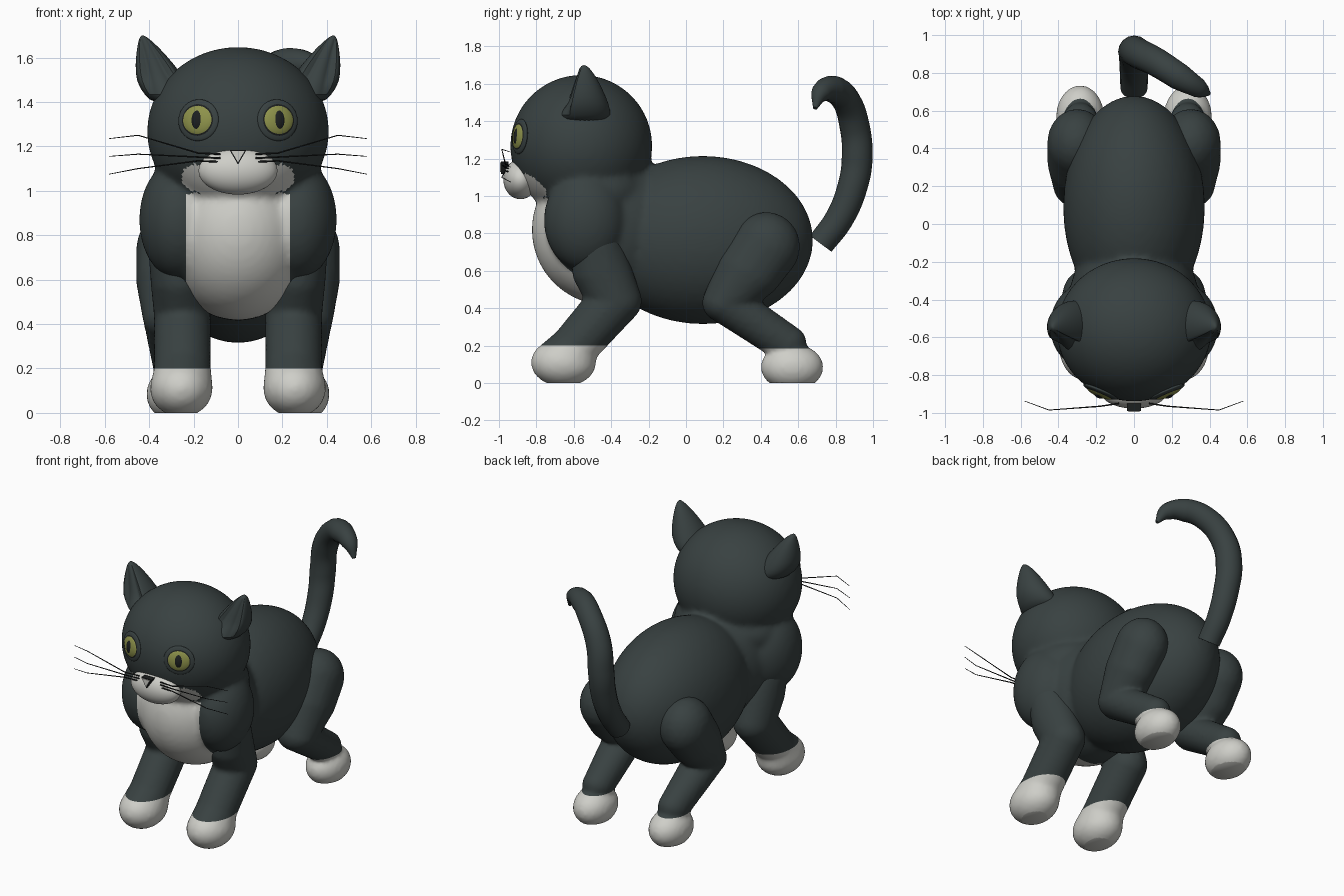
import bpy, bmesh, math
from mathutils import Vector, Matrix

if "Cube" in bpy.data.objects:
    bpy.data.objects.remove(bpy.data.objects["Cube"])


def material(name, rgb):
    m = bpy.data.materials.new(name)
    m.diffuse_color = (*rgb, 1)
    m.use_nodes = True
    m.node_tree.nodes["Principled BSDF"].inputs["Base Color"].default_value = m.diffuse_color
    return m


FUR = material("dark_fur", (0.04, 0.053, 0.053))
WHITE = material("white_fur", (0.62, 0.62, 0.58))
IRIS = material("yellow_green", (0.27, 0.29, 0.07))
BLACK = material("black", (0.012, 0.014, 0.014))


def activate(ob):
    bpy.ops.object.select_all(action='DESELECT')
    ob.select_set(True)
    bpy.context.view_layer.objects.active = ob


def finish(bm, name, mats):
    me = bpy.data.meshes.new(name)
    bm.to_mesh(me)
    bm.free()
    ob = bpy.data.objects.new(name, me)
    bpy.context.collection.objects.link(ob)
    for m in mats:
        me.materials.append(m)
    activate(ob)
    bpy.ops.object.shade_smooth_by_angle(angle=math.radians(50))
    return ob


def ellipsoid(bm, centre, radii, rot=Matrix.Identity(4), sub=4):
    mat = Matrix.Translation(centre) @ rot @ Matrix.Diagonal((*radii, 1))
    bmesh.ops.create_icosphere(bm, subdivisions=sub, radius=1, matrix=mat)


def chain(keys, steps=8):
    """Ellipsoids blended between key (centre, radii) pairs."""
    out = []
    for (c0, r0), (c1, r1) in zip(keys, keys[1:]):
        for i in range(steps + 1):
            t = i / steps
            out.append((Vector(c0).lerp(Vector(c1), t), Vector(r0).lerp(Vector(r1), t)))
    return out


def blob(name, parts, voxel, smooth, planes, is_white):
    """Fuse ellipsoids into one skin, cut it at planes, colour it by a rule."""
    bm = bmesh.new()
    for c, r in parts:
        ellipsoid(bm, c, r, sub=3 if len(parts) > 10 else 4)
    ob = finish(bm, name, [FUR, WHITE])
    rm = ob.modifiers.new("fuse", 'REMESH')
    rm.mode = 'VOXEL'
    rm.voxel_size = voxel
    sm = ob.modifiers.new("soften", 'SMOOTH')
    sm.factor, sm.iterations = 0.5, smooth
    activate(ob)
    bpy.ops.object.convert(target='MESH')
    bm = bmesh.new()
    bm.from_mesh(ob.data)
    for co, no in planes:
        bmesh.ops.bisect_plane(bm, geom=bm.verts[:] + bm.edges[:] + bm.faces[:],
                               plane_co=co, plane_no=no, dist=1e-4)
    # flat sole
    if min(v.co.z for v in bm.verts) < 0:
        bmesh.ops.bisect_plane(bm, geom=bm.verts[:] + bm.edges[:] + bm.faces[:],
                               plane_co=(0, 0, 0), plane_no=(0, 0, -1), clear_outer=True)
        bmesh.ops.holes_fill(bm, edges=[e for e in bm.edges if e.is_boundary], sides=0)
    for f in bm.faces:
        f.material_index = int(is_white(f.calc_center_median()))
    bm.to_mesh(ob.data)
    bm.free()
    activate(ob)
    bpy.ops.object.shade_smooth_by_angle(angle=math.radians(50))


def wire(name, pts, radius, mat, smooth=False, res=2):
    """Round tube through (x, y, z, relative radius) points."""
    cu = bpy.data.curves.new(name, 'CURVE')
    cu.dimensions = '3D'
    cu.bevel_depth, cu.bevel_resolution, cu.use_fill_caps = radius, res, True
    sp = cu.splines.new('BEZIER' if smooth else 'POLY')
    pl = sp.bezier_points if smooth else sp.points
    pl.add(len(pts) - 1)
    for p, (x, y, z, r) in zip(pl, pts):
        p.co = (x, y, z) if smooth else (x, y, z, 1)
        p.radius = r
        if smooth:
            p.handle_left_type = p.handle_right_type = 'AUTO'
    ob = bpy.data.objects.new(name, cu)
    bpy.context.collection.objects.link(ob)
    cu.materials.append(mat)
    activate(ob)
    bpy.ops.object.convert(target='MESH')
    bpy.ops.object.shade_smooth_by_angle(angle=math.radians(50))


# Torso with head, neck and shoulders; white bib on the chest
def bib(p):
    x = abs(p.x)
    if p.y > -0.45 or p.z > 1.12:
        return False
    if p.z > 0.99:
        return x < 0.17 or ((x - 0.17) / 0.085) ** 2 + ((p.z - 1.06) / 0.065) ** 2 < 1
    return x < 0.235 and (p.z > 0.6 or (x / 0.235) ** 2 + ((0.6 - p.z) / 0.18) ** 2 < 1)


blob("torso_and_head", [
    ((0, 0.09, 0.765), (0.375, 0.59, 0.45)),
    ((0, -0.42, 0.82), (0.345, 0.405, 0.405)),
    ((0, -0.48, 1.02), (0.37, 0.30, 0.20)),
    ((0, -0.56, 1.268), (0.41, 0.38, 0.38)),
    ((0.265, -0.54, 0.87), (0.18, 0.22, 0.27)),
    ((-0.265, -0.54, 0.87), (0.18, 0.22, 0.27)),
], 0.016, 10, [((0.235, 0, 0), (1, 0, 0)), ((-0.235, 0, 0), (1, 0, 0))], bib)

# Tail
wire("tail", [(0, 0.72, 0.745, 0.9), (0, 0.82, 0.88, 0.95), (0, 0.89, 1.05, 1),
              (0, 0.915, 1.2, 1.03), (0.03, 0.9, 1.38, 1), (0.13, 0.85, 1.52, 0.95),
              (0.24, 0.78, 1.572, 0.9), (0.34, 0.72, 1.55, 0.65), (0.395, 0.69, 1.47, 0.15)],
     0.08, FUR, True, 6)

# Muzzle
bm = bmesh.new()
ellipsoid(bm, (0, -0.885, 1.09), (0.178, 0.092, 0.107))
finish(bm, "muzzle", [WHITE])

# Nose: pale triangle with a dark border
for name, r, y, mat in (("nose_border", 0.044, -0.97, BLACK), ("nose", 0.034, -0.975, WHITE)):
    bm = bmesh.new()
    bmesh.ops.create_cone(bm, cap_ends=True, segments=3, radius1=r, radius2=r, depth=0.04,
                          matrix=Matrix.Translation((0, y, 1.162)) @ Matrix.Rotation(math.pi / 2, 4, 'X'))
    if sum(v.co.z > 1.162 for v in bm.verts) < 4:
        for v in bm.verts:
            v.co.z = 2 * 1.162 - v.co.z
        bmesh.ops.reverse_faces(bm, faces=bm.faces[:])
    finish(bm, name, [mat])

EAR = [(0.27, 1.39, 0.11, 0.13), (0.305, 1.43, 0.115, 0.145), (0.345, 1.49, 0.115, 0.135),
       (0.375, 1.57, 0.088, 0.10), (0.405, 1.645, 0.05, 0.06), (0.425, 1.69, 0.02, 0.025),
       (0.43, 1.70, 0.004, 0.005)]

for s, side in ((-1, "left"), (1, "right")):
    # Front leg
    blob(side + "_front_leg", chain([
        ((s * 0.265, -0.48, 0.73), (0.14, 0.14, 0.14)),
        ((s * 0.26, -0.45, 0.60), (0.135, 0.16, 0.14)),
        ((s * 0.25, -0.38, 0.44), (0.13, 0.145, 0.13)),
        ((s * 0.25, -0.60, 0.19), (0.13, 0.13, 0.12)),
        ((s * 0.255, -0.655, 0.11), (0.142, 0.175, 0.13))]),
        0.014, 5, [((0, 0, 0.2), (0, 0, 1))], lambda p: p.z < 0.2)

    # Hind leg
    blob(side + "_hind_leg", chain([
        ((s * 0.30, 0.43, 0.73), (0.16, 0.18, 0.185)),
        ((s * 0.31, 0.34, 0.60), (0.15, 0.18, 0.16)),
        ((s * 0.30, 0.21, 0.43), (0.13, 0.125, 0.11)),
        ((s * 0.285, 0.53, 0.215), (0.10, 0.115, 0.10))]) +
        [((s * 0.285, 0.567, 0.085), (0.128, 0.168, 0.125))],
        0.014, 5, [((0, 0, 0.185), (0, 0, 1))], lambda p: p.z < 0.185)

    # Ear with a hollow front
    bm = bmesh.new()
    n = 32
    rings = []
    for x, z, rx, ry in EAR:
        ring = []
        for i in range(n):
            a = 2 * math.pi * i / n
            k = 0.6 if abs(a - math.radians(280)) < math.radians(44) and 1.45 < z < 1.66 else 1
            ring.append(bm.verts.new((s * (x + k * rx * math.cos(a)), -0.545 + k * ry * math.sin(a), z)))
        rings.append(ring)
    for lo, hi in zip(rings, rings[1:]):
        for i in range(n):
            j = (i + 1) % n
            bm.faces.new((lo[i], lo[j], hi[j], hi[i]))
    bm.faces.new(rings[0])
    bm.faces.new(rings[-1])
    bmesh.ops.recalc_face_normals(bm, faces=bm.faces[:])
    ob = finish(bm, side + "_ear", [FUR])
    ob.modifiers.new("round", 'SUBSURF').levels = 1
    activate(ob)
    bpy.ops.object.convert(target='MESH')

    # Eye: lid, dark rim, iris and pupil on the curve of the face
    normal = Vector((s * 0.42, -1, 0.1)).normalized()
    rot = normal.to_track_quat('Z', 'Y').to_matrix().to_4x4()
    for name, w, h, d, mat in (("eyelid", 0.098, 0.094, 0.018, FUR), ("eye_rim", 0.087, 0.083, 0.023, BLACK),
                               ("iris", 0.079, 0.074, 0.029, IRIS), ("pupil", 0.037, 0.057, 0.035, BLACK)):
        bm = bmesh.new()
        ellipsoid(bm, (s * 0.178, -0.888, 1.318), (w, h, d), rot)
        finish(bm, side + "_" + name, [mat])

    # Whiskers
    for i, (z0, z1, z2) in enumerate(((1.17, 1.25, 1.235), (1.152, 1.165, 1.155), (1.135, 1.10, 1.075))):
        wire(f"{side}_whisker_{i + 1}",
             [(s * 0.08, -0.95, z0 - 0.005, 1.5), (s * 0.18, -0.965, z0, 1.2),
              (s * 0.45, -0.985, z1, 0.8), (s * 0.58, -0.937, z2, 0.5)], 0.003, BLACK)
